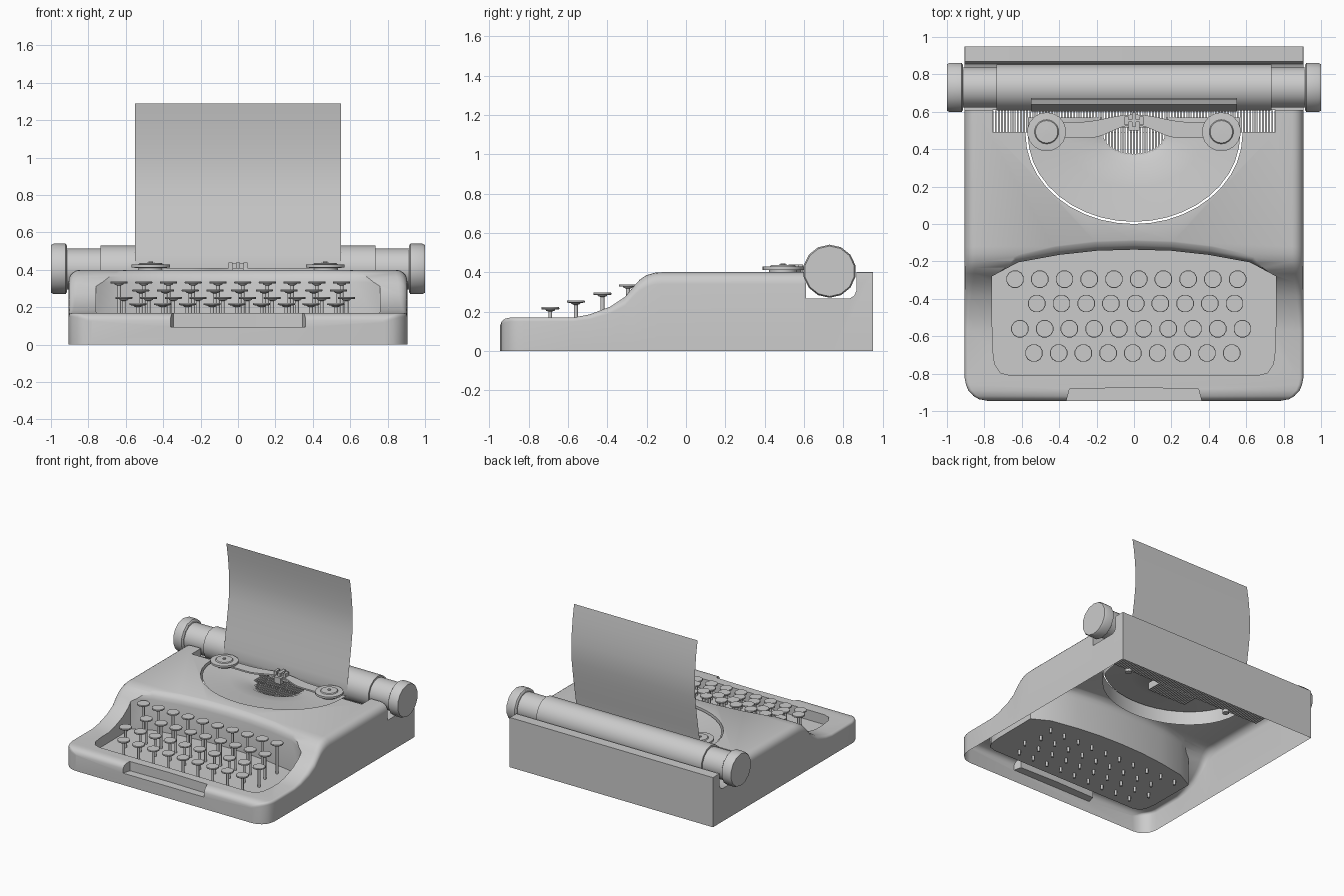
import bpy, bmesh, math
from math import sin, cos, pi, radians

if "Cube" in bpy.data.objects:
    bpy.data.objects.remove(bpy.data.objects["Cube"])


def loft(name, rings, closed=True, caps=True, smooth=35):
    """Skin a list of equal-length point rings."""
    bm = bmesh.new()
    vs = [[bm.verts.new(p) for p in r] for r in rings]
    n = len(rings[0])
    for a, b in zip(vs, vs[1:]):
        for i in range(n if closed else n - 1):
            j = (i + 1) % n
            bm.faces.new((a[i], a[j], b[j], b[i]))
    if caps and closed:
        bm.faces.new(vs[0])
        bm.faces.new(vs[-1])
    bmesh.ops.recalc_face_normals(bm, faces=bm.faces)
    return finish(name, bm, smooth)


def finish(name, bm, smooth=35):
    me = bpy.data.meshes.new(name)
    bm.to_mesh(me)
    bm.free()
    ob = bpy.data.objects.new(name, me)
    bpy.context.collection.objects.link(ob)
    if smooth:
        shade(ob, smooth)
    return ob


def shade(ob, angle):
    bpy.ops.object.select_all(action='DESELECT')
    ob.select_set(True)
    bpy.context.view_layer.objects.active = ob
    bpy.ops.object.shade_smooth_by_angle(angle=radians(angle))


def prism(name, pts, z0, z1):
    return loft(name, [[(x, y, z) for x, y in pts] for z in (z0, z1)], smooth=0)


def lathe(name, profile, centre, axis='z', n=14, smooth=35):
    """Revolve (radius, offset) pairs around an axis through centre."""
    cx, cy, cz = centre
    rings = []
    for r, o in profile:
        angs = [2 * pi * (i + .5) / n for i in range(n)]
        if axis == 'z':
            rings.append([(cx + r * cos(a), cy + r * sin(a), cz + o) for a in angs])
        else:
            rings.append([(cx + o, cy + r * cos(a), cz + r * sin(a)) for a in angs])
    return loft(name, rings, smooth=smooth)


def boxes(name, items):
    """One mesh of boxes given as (x0, x1, y0, y1, z0, z1)."""
    bm = bmesh.new()
    for x0, x1, y0, y1, z0, z1 in items:
        geo = bmesh.ops.create_cube(bm, size=1)
        for v in geo['verts']:
            v.co = ((x0 + x1) / 2 + v.co.x * (x1 - x0),
                    (y0 + y1) / 2 + v.co.y * (y1 - y0),
                    (z0 + z1) / 2 + v.co.z * (z1 - z0))
    return finish(name, bm, 0)


def mirrored(half):
    return half + [(-x, y) for x, y in reversed(half) if x > 1e-6]


# body: rounded cross-sections along y (y, height, half width, corner radius)
stations = [(-.945, .13, .785, .012), (-.937, .15, .828, .015), (-.92, .164, .858, .02),
            (-.89, .17, .886, .02), (-.86, .17, .898, .02), (-.825, .17, .905, .02),
            (-.57, .17, .905, .02), (-.49, .185, .905, .025), (-.385, .225, .905, .035),
            (-.31, .275, .905, .045), (-.265, .33, .905, .05), (-.235, .362, .905, .055),
            (-.2, .385, .905, .06), (-.16, .397, .905, .06), (-.12, .4, .905, .06),
            (.6, .4, .905, .06), (.7, .4, .905, .06), (.75, .4, .905, .003), (.95, .4, .905, .003)]
rings = []
for y, h, w, r in stations:
    arc = [(w - r + r * cos(t * pi / 10), h - r + r * sin(t * pi / 10)) for t in range(6)]
    half = [(w, 0)] + arc
    rings.append([(x, y, z) for x, z in half] + [(-x, y, z) for x, z in reversed(half)])
body = loft('body_shell', rings, smooth=0)

# cutters: keyboard bay with flared rim, front notch, type basket, rear slot, platen trough
bay = mirrored([(0, -.81), (.66, -.81), (.715, -.795), (.745, -.75), (.757, -.66),
                (.76, -.28), (.62, -.205), (.4, -.165), (.2, -.143), (0, -.137)])
flare = [(.09, 0), (.335, 0), (.365, .008), (.385, .022), (.397, .045), (.42, .1)]
cut_bay = loft('bay_cutter', [[(x * (1 + f), -.47 + (y + .47) * (1 + f / .335), z)
                               for x, y in bay] for z, f in flare], smooth=0)
cut_notch = prism('notch_cutter', [(-.375, -1), (.375, -1), (.345, -.882), (0, -.875), (-.345, -.882)], .095, .5)
arc_pts = [(.58 * cos(pi + pi * i / 20), .48 + .48 * sin(pi + pi * i / 20)) for i in range(21)]
cut_basket = prism('basket_cutter', arc_pts + [(.58, .66), (-.58, .66)], .285, .6)
cut_slot = prism('slot_cutter', [(-.757, .493), (.757, .493), (.757, .65), (-.757, .65)], .285, .6)
trough = [(.61, .6), (.61, .265), (.83, .265), (.855, .28), (.868, .31), (.868, .6)]
cut_trough = loft('trough_cutter', [[(x, y, z) for y, z in trough] for x in (-1.2, 1.2)], smooth=0)

cutters = [cut_bay, cut_notch, cut_basket, cut_slot, cut_trough]
bpy.context.view_layer.objects.active = body
for c in cutters:
    c.hide_render = True
    m = body.modifiers.new('cut', 'BOOLEAN')
    m.operation, m.solver, m.object = 'DIFFERENCE', 'EXACT', c
    bpy.ops.object.modifier_apply(modifier=m.name)
for c in cutters:
    bpy.data.objects.remove(c)

# open the underside and the basket floor so the body is a thin shell
bm = bmesh.new()
bm.from_mesh(body.data)
gone = [f for f in bm.faces if all(abs(v.co.z) < 1e-4 for v in f.verts)
        or all(abs(v.co.z - .285) < 1e-4 for v in f.verts)]
bmesh.ops.delete(bm, geom=gone, context='FACES')
bm.to_mesh(body.data)
bm.free()
shade(body, 35)

# shallow basket plate with an opening for the type bars
plate = []
for s, z in ((0, .388), (.5, .368), (.85, .35), (1, .32)):
    a, b = .568 + s * (.165 - .568), .468 + s * (.105 - .468)
    row = [(a * cos(pi + pi * i / 20), .48 + b * sin(pi + pi * i / 20), z) for i in range(21)]
    plate.append([(-a, .57, z)] + row + [(a, .57, z)])
loft('basket_plate', plate, closed=False)

# type bar comb
step = .0168
bars = [(k * step - .005, k * step + .005, .49, .608, .27, .34) for k in range(-45, 46)]
bars += [(k * step - .005, k * step + .005, .37, .5, .265, .325) for k in range(-10, 11)]
boxes('type_bars', bars)

# keys: rows of (first x, count, y, top z)
for row, (x0, count, y, z) in enumerate([(-.535, 9, -.69, .222), (-.61, 10, -.56, .256),
                                         (-.515 - .005, 9, -.425, .296), (-.636, 10, -.295, .338)]):
    for i in range(count):
        lathe(f'key_{row}_{i}', [(.01, .05 - z), (.01, -.022), (.022, -.018), (.026, -.012),
                                 (.046, -.011), (.048, -.007), (.046, 0)],
              (x0 + i * .1322, y, z), n=12)

# platen roller and knobs
axis = (0, .73, .405)
lathe('platen', [(.125, -.735), (.125, .735)], axis, 'x')
lathe('platen_axle', [(.11, -.925), (.11, .925)], axis, 'x')
for side, s in (('left', -1), ('right', 1)):
    lathe(f'knob_{side}', [(.125, s * .915), (.135, s * .922), (.135, s * .985), (.128, s * 1.0)],
          axis, 'x')

# ribbon spools with hubs and shafts
for side, s in (('left', -1), ('right', 1)):
    lathe(f'spool_{side}', [(.025, -.16), (.025, -.02), (.07, -.018), (.07, 0), (.104, .002),
                            (.104, .018), (.065, .02), (.06, .027), (.012, .028), (.012, .034)],
          (s * .467, .493, .41), n=18)

# ribbon carrier strip running between the spools
strip = []
for i in range(25):
    x = -.42 + .84 * i / 24
    low = .46 + .07 * (.5 + .5 * cos(pi * min(1, abs(x) / .24)))
    high = .545 + .04 * (.5 + .5 * cos(pi * min(1, abs(x) / .3)))
    strip.append([(x, low, .398), (x, high, .398), (x, high, .41), (x, low, .41)])
loft('ribbon_strip', strip)

# type guide at the printing point
boxes('type_guide', [(-.085, .085, .515, .53, .385, .4), (-.05, .05, .545, .56, .4, .435),
                     (-.05, -.03, .53, .575, .4, .44), (.03, .05, .53, .575, .4, .44),
                     (-.012, .012, .52, .595, .4, .438), (-.03, .03, .5, .545, .36, .41)])

# sheet of paper wrapped around the roller
wrap = [(.73 - .128 * cos(radians(t)), .405 - .128 * sin(radians(t))) for t in range(120, -1, -15)]
sheet = wrap + [(.61, .47), (.625, .56), (.642, .66), (.656, .75), (.668, .84), (.674, .92),
                (.673, 1.0), (.667, 1.08), (.656, 1.18), (.638, 1.29)]
loft('paper', [[(-.55, y, z), (.55, y, z)] for y, z in sheet], closed=False)
